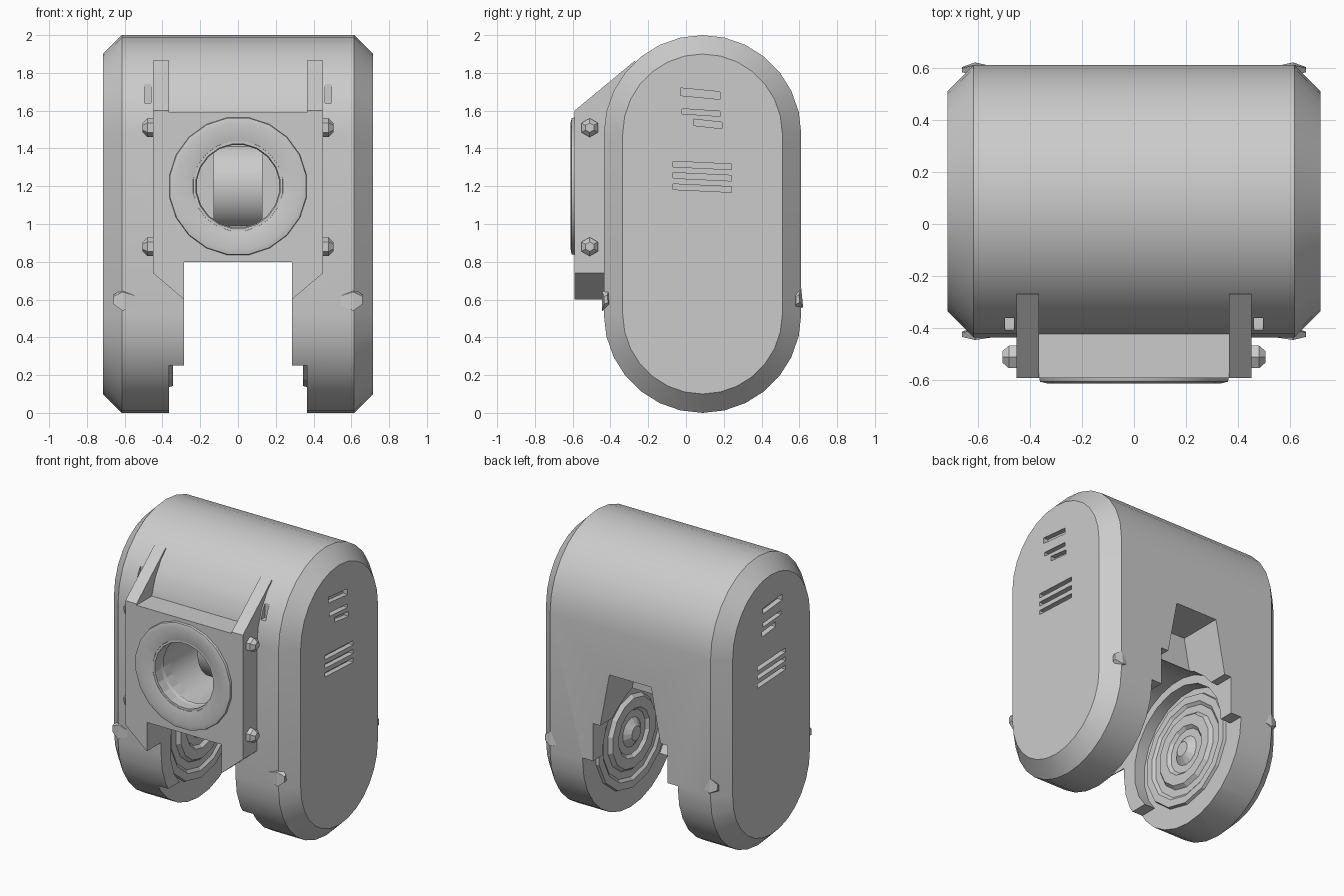
import bpy, bmesh, math
from mathutils import Matrix, Vector

if "Cube" in bpy.data.objects:
    bpy.data.objects.remove(bpy.data.objects["Cube"], do_unlink=True)

GREY = (0.6, 0.6, 0.6, 1)
grey = bpy.data.materials.new("light_grey")
grey.use_nodes = True
grey.diffuse_color = GREY
grey.node_tree.nodes["Principled BSDF"].inputs["Base Color"].default_value = GREY

MID_Y, LOW_Z, HIGH_Z, RADIUS = 0.0875, 0.5225, 1.4775, 0.5225


def loft(name, loops, smooth=False):
    """Skin closed loops of equal length and cap both ends."""
    bm = bmesh.new()
    rows = [[bm.verts.new(p) for p in loop] for loop in loops]
    n = len(rows[0])
    for a, b in zip(rows, rows[1:]):
        for i in range(n):
            j = (i + 1) % n
            bm.faces.new((a[i], a[j], b[j], b[i]))
    bm.faces.new(rows[0][::-1])
    bm.faces.new(rows[-1])
    bmesh.ops.recalc_face_normals(bm, faces=bm.faces)
    mesh = bpy.data.meshes.new(name)
    bm.to_mesh(mesh)
    bm.free()
    mesh.materials.append(grey)
    obj = bpy.data.objects.new(name, mesh)
    bpy.context.collection.objects.link(obj)
    if smooth:
        soften(obj)
    return obj


def select(obj):
    bpy.ops.object.select_all(action="DESELECT")
    obj.select_set(True)
    bpy.context.view_layer.objects.active = obj


def soften(obj):
    select(obj)
    bpy.ops.object.shade_smooth_by_angle(angle=math.radians(28))


def prism_x(name, profile, x0, x1):
    return loft(name, [[(x, y, z) for y, z in profile] for x in (x0, x1)])


def prism_y(name, profile, y0, y1):
    return loft(name, [[(x, y, z) for x, z in profile] for y in (y0, y1)])


def box(name, x, y, z):
    return prism_x(name, [(y[0], z[0]), (y[1], z[0]), (y[1], z[1]), (y[0], z[1])], *x)


def circle(r, u, v, n):
    return [(u + r * math.cos(math.tau * (i + 0.5) / n),
             v + r * math.sin(math.tau * (i + 0.5) / n)) for i in range(n)]


def stadium(r, n=14):
    pts = []
    for start, cz in ((0, HIGH_Z), (math.pi, LOW_Z)):
        for i in range(n + 1):
            a = start + math.pi * i / n
            pts.append((MID_Y + r * math.cos(a), cz + r * math.sin(a)))
    return pts


def cut(obj, *cutters):
    for c in cutters:
        c.hide_render = True
        m = obj.modifiers.new("cut", "BOOLEAN")
        m.operation = "DIFFERENCE"
        m.solver = "EXACT"
        m.object = c
        select(obj)
        bpy.ops.object.modifier_apply(modifier=m.name)
        bpy.data.objects.remove(c, do_unlink=True)


# Main capsule housing with chamfered sides
INSET = RADIUS - 0.1
body = loft("housing", [[(x, y, z) for y, z in stadium(r)] for x, r in
                        ((-0.715, INSET), (-0.615, RADIUS), (0.615, RADIUS), (0.715, INSET))])

# Wheel tunnel, wide leg recesses, rear pocket and lens bore
cut(body,
    box("slot_cutter", (-0.285, 0.285), (-1, 1), (-1, 0.8)),
    prism_x("arch_cutter", circle(0.48, MID_Y, LOW_Z, 28), -0.285, 0.285),
    prism_x("hub_recess_cutter", circle(0.425, MID_Y, LOW_Z, 20), -0.365, 0.365),
    box("low_cutter", (-0.365, 0.365), (-1, 1), (-1, 0.25)),
    box("rear_low_cutter", (-0.365, 0.365), (0.2, 1), (-1, 0.54)),
    prism_y("rear_pocket_cutter",
            [(-0.25, 0.7), (0.25, 0.7), (0.16, 1.17), (-0.16, 1.17)], 0.3, 1),
    prism_y("bore_cutter", circle(0.225, 0, 1.2, 20), -1, -0.13))

# Side vents, dark slots and corner notches
for s in (-1, 1):
    for y0, y1, z, h in ((-0.07, 0.24, 1.31, 0.022), (-0.07, 0.24, 1.25, 0.022),
                         (-0.07, 0.24, 1.19, 0.022), (-0.03, 0.18, 1.69, 0.03),
                         (-0.02, 0.18, 1.59, 0.02), (0.04, 0.19, 1.53, 0.025)):
        xs = sorted((s * 0.68, s * 0.8))
        cut(body, prism_x("vent_cutter", [(y0, z + h), (y0, z - h / 3), (y1, z - h), (y1, z + h / 3)], *xs))
    cut(body, box("notch_cutter", sorted((s * 0.46, s * 0.495)), (-0.5, -0.36), (1.64, 1.74)))
soften(body)

# Front plate with cut lower corners and a lens opening
half = [(0.285, 0.8), (0.285, 0.6), (0.45, 0.74), (0.45, 1.59)]
plate = prism_y("front_plate", half + [(-x, z) for x, z in reversed(half)], -0.59, -0.42)
cut(plate, prism_y("plate_bore", circle(0.225, 0, 1.2, 20), -1, 0))

# Dished lens ring
def lens_ring():
    n = 20
    bm = bmesh.new()
    rows = [[bm.verts.new((x, y, z)) for x, z in circle(r, 0, 1.2, n)]
            for r, y in ((0.37, -0.58), (0.365, -0.605), (0.335, -0.612), (0.24, -0.592), (0.22, -0.50))]
    for a, b in zip(rows, rows[1:]):
        for i in range(n):
            bm.faces.new((a[i], a[(i + 1) % n], b[(i + 1) % n], b[i]))
    bmesh.ops.recalc_face_normals(bm, faces=bm.faces)
    # The front lip must face -y
    if sum(f.normal.y for f in bm.faces) > 0:
        bmesh.ops.reverse_faces(bm, faces=bm.faces)
    mesh = bpy.data.meshes.new("lens_ring")
    bm.to_mesh(mesh)
    bm.free()
    mesh.materials.append(grey)
    ring = bpy.data.objects.new("lens_ring", mesh)
    bpy.context.collection.objects.link(ring)
    soften(ring)


lens_ring()

# Rounded drum inside the lens bore
drum = prism_x("lens_drum", circle(0.24, -0.02, 1.2, 24), -0.13, 0.13)
soften(drum)

for s in (-1, 1):
    side = "left" if s > 0 else "right"

    # Sloped brackets above the plate
    prism_x(side + "_bracket", [(-0.59, 1.56), (-0.59, 1.6), (-0.27, 1.865), (-0.2, 1.56)],
            s * 0.365, s * 0.45)

    # Tapered bolts on the plate edge
    for z, part in ((1.51, "_upper_bolt"), (0.88, "_lower_bolt")):
        loft(side + part, [[(s * x, y, zz) for y, zz in circle(r, -0.51, z, 6)]
                           for x, r in ((0.44, 0.05), (0.48, 0.05), (0.505, 0.025))])

    # Stepped wheel hub on the inner face of the leg
    steps = ((0.38, 0.39), (0.345, 0.38), (0.345, 0.33), (0.36, 0.31), (0.36, 0.26),
             (0.335, 0.24), (0.335, 0.17), (0.355, 0.15), (0.355, 0.1), (0.32, 0.05))
    loft(side + "_wheel_hub", [[(s * x, y, z) for y, z in circle(r, MID_Y, LOW_Z, 14)]
                               for x, r in steps])

    # Small clips on the leg edges
    for y, part in ((-0.425, "_front_clip"), (0.59, "_rear_clip")):
        loft(side + part, [[(s * x, y + dy * k, 0.6 + dz * k) for dy, dz in
                            ((-0.02, -0.06), (0.03, -0.04), (0.02, 0.06), (-0.02, 0.04))]
                           for x, k in ((0.53, 0.4), (0.61, 1), (0.66, 0.4))])
